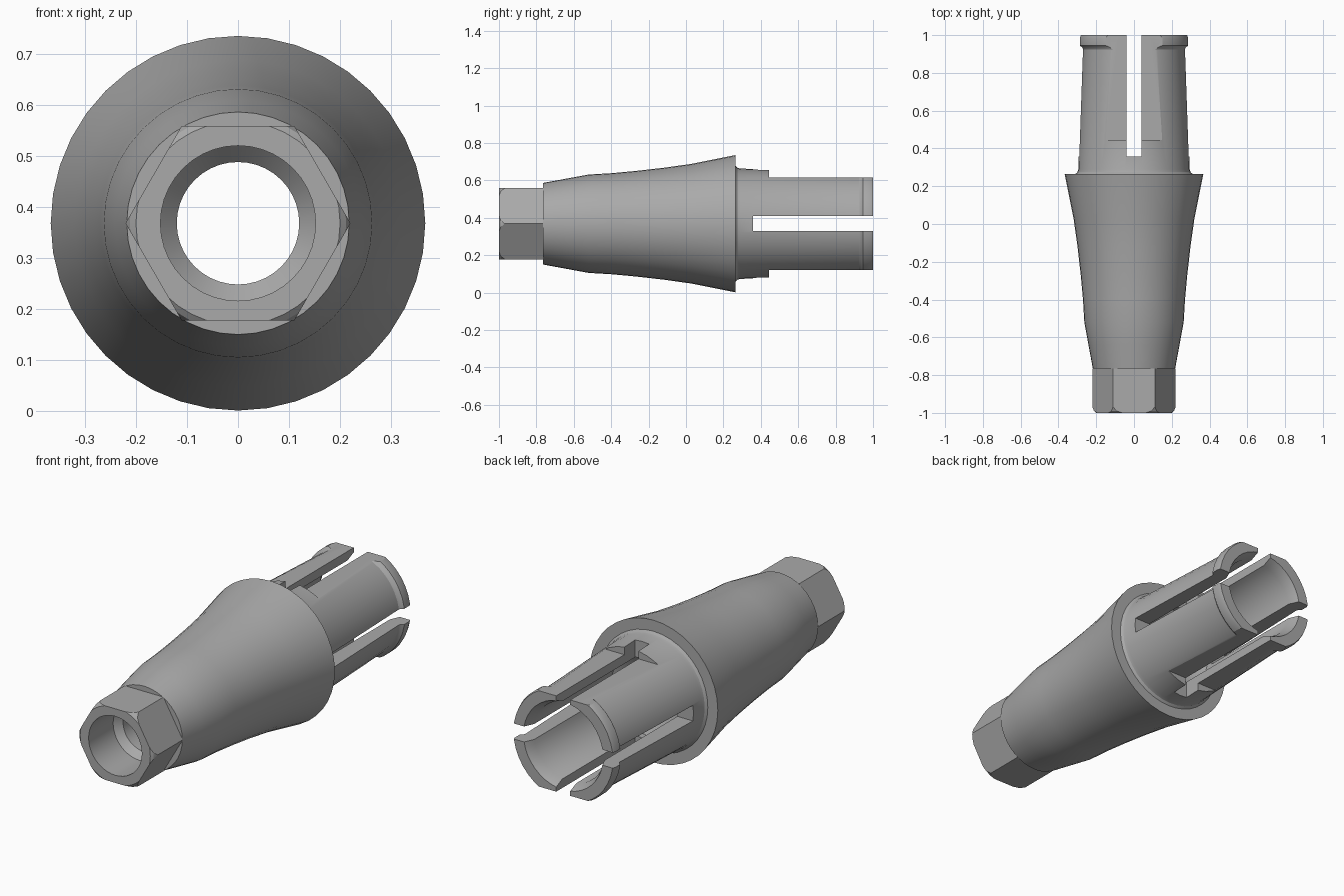
import bpy
import bmesh
import math
from mathutils import Matrix, Vector

AXIS_Z = 0.368      # height of the long axis
SIDES = 40

if "Cube" in bpy.data.objects:
    bpy.data.objects.remove(bpy.data.objects["Cube"], do_unlink=True)

metal = bpy.data.materials.new("grey metal")
metal.use_nodes = True
GREY = (0.4, 0.4, 0.4, 1)
metal.diffuse_color = GREY
metal.node_tree.nodes["Principled BSDF"].inputs["Base Color"].default_value = GREY


def add_object(name, bm):
    bmesh.ops.recalc_face_normals(bm, faces=bm.faces)
    mesh = bpy.data.meshes.new(name)
    bm.to_mesh(mesh)
    bm.free()
    mesh.materials.append(metal)
    obj = bpy.data.objects.new(name, mesh)
    bpy.context.collection.objects.link(obj)
    return obj


def lathe(name, profile):
    """Closed ring solid from (radius, y) points, turned about the long axis."""
    bm = bmesh.new()
    rings = []
    for i in range(SIDES):
        a = 2 * math.pi * i / SIDES
        rings.append([bm.verts.new((r * math.cos(a), y, AXIS_Z + r * math.sin(a)))
                      for r, y in profile])
    n = len(profile)
    for i in range(SIDES):
        here, there = rings[i], rings[(i + 1) % SIDES]
        for j in range(n):
            k = (j + 1) % n
            bm.faces.new((here[j], here[k], there[k], there[j]))
    return add_object(name, bm)


def box(name, low, high):
    low, high = Vector(low), Vector(high)
    bm = bmesh.new()
    bmesh.ops.create_cube(bm, size=1, matrix=Matrix.Translation((low + high) / 2)
                          @ Matrix.Diagonal((*(high - low), 1)))
    return add_object(name, bm)


def boolean(target, tool, operation):
    tool.hide_render = True
    mod = target.modifiers.new(operation.title(), 'BOOLEAN')
    mod.operation, mod.solver, mod.object = operation, 'EXACT', tool
    bpy.context.view_layer.objects.active = target
    bpy.ops.object.modifier_apply(modifier=mod.name)
    bpy.data.objects.remove(tool, do_unlink=True)


# Tapered body, collar and clip sleeve, hollow right through
body = lathe("tapered_body", [
    (0.12, -0.765), (0.218, -0.765), (0.241, -0.64), (0.263, -0.52),
    (0.27, -0.4), (0.282, -0.27), (0.299, -0.12), (0.32, 0.03), (0.367, 0.265),
    (0.31, 0.265), (0.299, 0.275), (0.295, 0.29),
    (0.273, 0.925), (0.278, 0.935), (0.29, 0.945), (0.29, 0.985), (0.284, 1.0),
    (0.227, 1.0), (0.205, 0.95), (0.205, 0.32), (0.12, 0.27)])

# Flats above and below the sleeve
for side in (-1, 1):
    z = sorted((AXIS_Z + side * 0.247, AXIS_Z + side * 0.5))
    boolean(body, box("flat_cutter", (-0.5, 0.445, z[0]), (0.5, 1.1, z[1])), 'DIFFERENCE')

# Crossed slots that split the sleeve into four prongs
for wide, tall in ((0.04, 0.5), (0.5, 0.04)):
    boolean(body, box("slot_cutter", (-wide, 0.357, AXIS_Z - tall),
                      (wide, 1.1, AXIS_Z + tall)), 'DIFFERENCE')

# Six-sided nose with a chamfered rim and stepped bore
nose = lathe("hex_nose", [
    (0.152, -1.0), (0.2, -1.0), (0.212, -0.99), (0.222, -0.965), (0.226, -0.765),
    (0.12, -0.765), (0.152, -0.8)])
bm = bmesh.new()
bmesh.ops.create_cone(bm, cap_ends=True, segments=6, radius1=0.2205, radius2=0.2205, depth=1)
turn = Matrix.Rotation(math.pi / 2, 4, 'X')
corner = max(bm.verts, key=lambda v: v.co.x).co
spin = Matrix.Rotation(-math.atan2(corner.y, corner.x), 4, 'Z')
bmesh.ops.transform(bm, verts=bm.verts,
                    matrix=Matrix.Translation((0, -0.9, AXIS_Z)) @ turn @ spin)
boolean(nose, add_object("hex_cutter", bm), 'INTERSECT')

# Smooth curves, crisp edges
for obj in (body, nose):
    bpy.ops.object.select_all(action='DESELECT')
    obj.select_set(True)
    bpy.context.view_layer.objects.active = obj
    bpy.ops.object.shade_smooth_by_angle(angle=math.radians(25))
